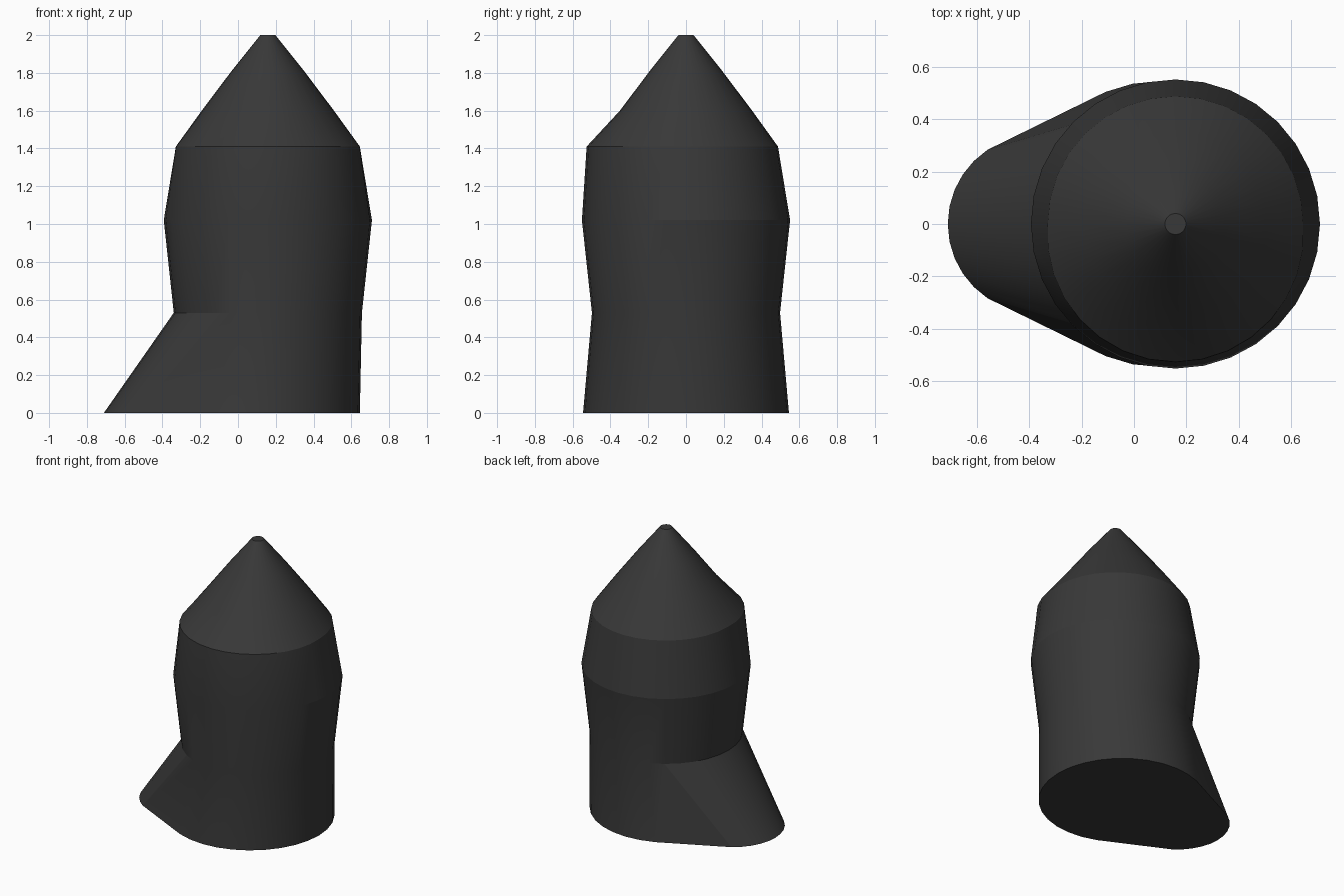
import bpy, bmesh, math

if "Cube" in bpy.data.objects:
    bpy.data.objects.remove(bpy.data.objects["Cube"])

SIDES = 32
CX = 0.158

charcoal = bpy.data.materials.new("charcoal")
charcoal.diffuse_color = (0.04, 0.04, 0.04, 1)
charcoal.use_nodes = True
charcoal.node_tree.nodes["Principled BSDF"].inputs["Base Color"].default_value = charcoal.diffuse_color


def base_ring():
    """Teardrop footprint: outline around a large and a small circle."""
    pts = []
    for i in range(SIDES):
        a = 2 * math.pi * i / SIDES
        x, r = (-0.37, 0.34) if math.cos(a) < -0.42 else (0.1, 0.545)
        pts.append((x + r * math.cos(a), r * math.sin(a), 0))
    return pts


def ring(z, r, bulge=0):
    """Round section, optionally bulging towards the front."""
    pts = []
    for i in range(SIDES):
        a = 2 * math.pi * i / SIDES
        rr = r + bulge * max(0, -math.sin(a))
        pts.append((CX + rr * math.cos(a), rr * math.sin(a), z))
    return pts


# Body: flared foot, waist, belly, shoulder, then the pointed cap
sections = [base_ring(), ring(0.53, 0.498), ring(1.02, 0.551),
            ring(1.41, 0.487, 0.039), ring(1.6, 0.35), ring(1.81, 0.192),
            ring(2.0, 0.04)]
bm = bmesh.new()
loops = [[bm.verts.new(p) for p in s] for s in sections]
for lo, hi in zip(loops, loops[1:]):
    for i in range(SIDES):
        j = (i + 1) % SIDES
        bm.faces.new((lo[i], lo[j], hi[j], hi[i]))
bm.faces.new(loops[0][::-1])
bm.faces.new(loops[-1])
bmesh.ops.recalc_face_normals(bm, faces=bm.faces)

mesh = bpy.data.meshes.new("pointed_body")
bm.to_mesh(mesh)
bm.free()
mesh.materials.append(charcoal)
body = bpy.data.objects.new("pointed_body", mesh)
bpy.context.collection.objects.link(body)

# Smooth around the sides, crisp at the band edges
bpy.context.view_layer.objects.active = body
body.select_set(True)
bpy.ops.object.shade_smooth_by_angle(angle=math.radians(13))
